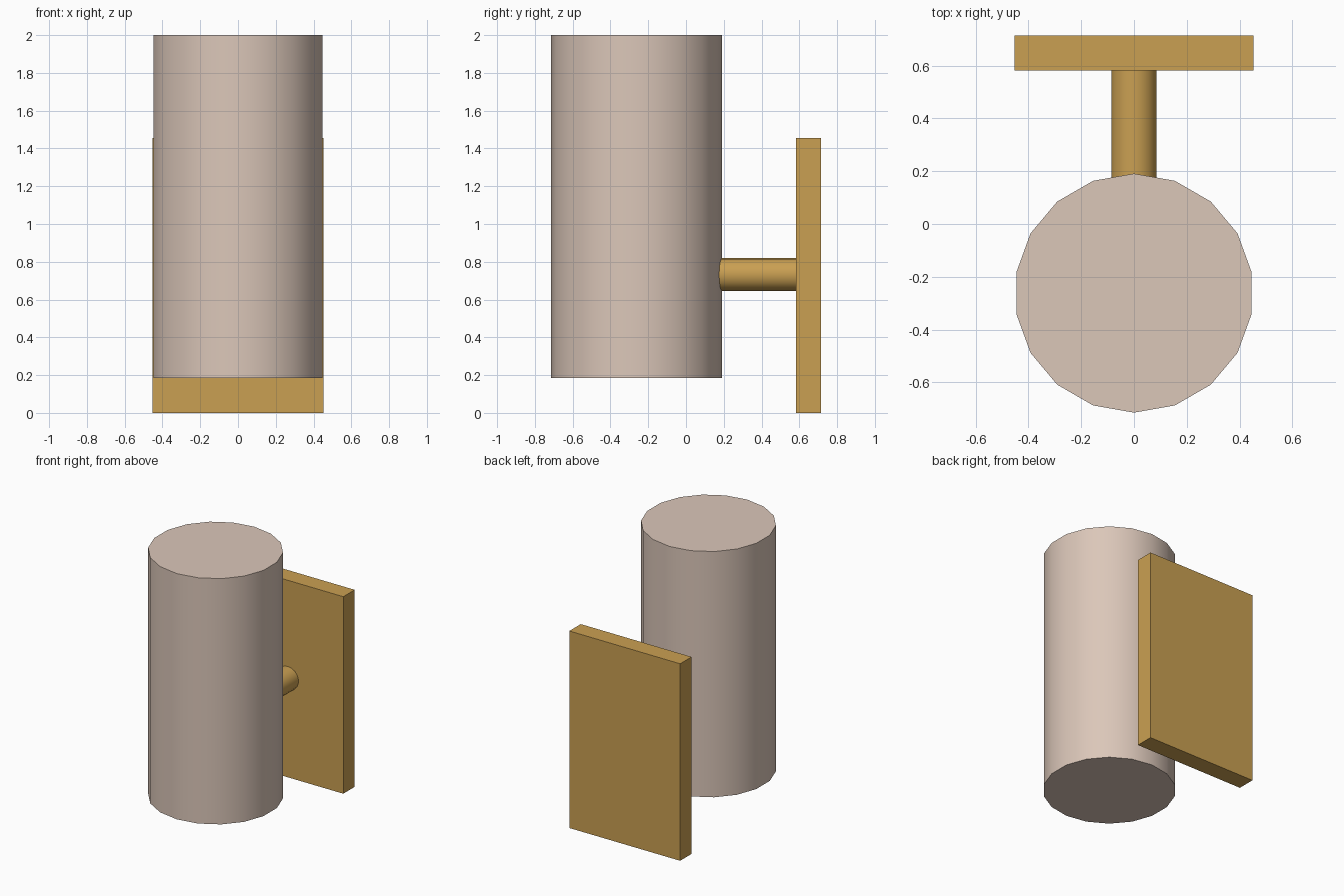
import bpy
import bmesh
import math
from mathutils import Matrix, Vector

old = bpy.data.objects.get("Cube")
if old:
    bpy.data.objects.remove(old, do_unlink=True)


def material(name, colour):
    mat = bpy.data.materials.new(name)
    mat.use_nodes = True
    mat.diffuse_color = colour
    mat.node_tree.nodes["Principled BSDF"].inputs["Base Color"].default_value = colour
    return mat


def add_object(name, bm, mat):
    bmesh.ops.recalc_face_normals(bm, faces=bm.faces)
    mesh = bpy.data.meshes.new(name)
    bm.to_mesh(mesh)
    bm.free()
    mesh.materials.append(mat)
    obj = bpy.data.objects.new(name, mesh)
    bpy.context.collection.objects.link(obj)
    return obj


def rod(name, radius, sides, start, end, mat):
    """Smooth-sided prism from start to end, with a corner on its local y axis."""
    start, end = Vector(start), Vector(end)
    axis = end - start
    turn = Vector((0, 0, 1)).rotation_difference(axis).to_matrix()
    bm = bmesh.new()
    ring = []
    for i in range(sides):
        a = math.tau * i / sides
        ring.append(bm.verts.new(start + turn @ Vector((radius * math.sin(a), radius * math.cos(a), 0))))
    cap = bm.faces.new(ring)
    top = bmesh.ops.extrude_face_region(bm, geom=[cap], use_keep_orig=True)["geom"]
    bmesh.ops.translate(bm, vec=axis, verts=[v for v in top if isinstance(v, bmesh.types.BMVert)])
    obj = add_object(name, bm, mat)
    bpy.ops.object.select_all(action="DESELECT")
    obj.select_set(True)
    bpy.context.view_layer.objects.active = obj
    bpy.ops.object.shade_smooth_by_angle(angle=math.radians(30))
    return obj


def box(name, low, high, mat):
    low, high = Vector(low), Vector(high)
    bm = bmesh.new()
    matrix = Matrix.Translation((low + high) / 2) @ Matrix.Diagonal((*(high - low), 1))
    bmesh.ops.create_cube(bm, size=1, matrix=matrix)
    return add_object(name, bm, mat)


shade_colour = material("pale pink beige", (0.71, 0.57, 0.485, 1))
brass = material("brass", (0.59, 0.35, 0.085, 1))

# Cylindrical lamp shade
rod("lamp_shade", 0.453, 18, (0, -0.262, 0.185), (0, -0.262, 2), shade_colour)

# Horizontal arm joining the shade to the wall plate
rod("support_arm", 0.087, 18, (0, 0.15, 0.732), (0, 0.59, 0.732), brass)

# Flat wall plate
box("wall_plate", (-0.453, 0.582, 0), (0.453, 0.715, 1.455), brass)
